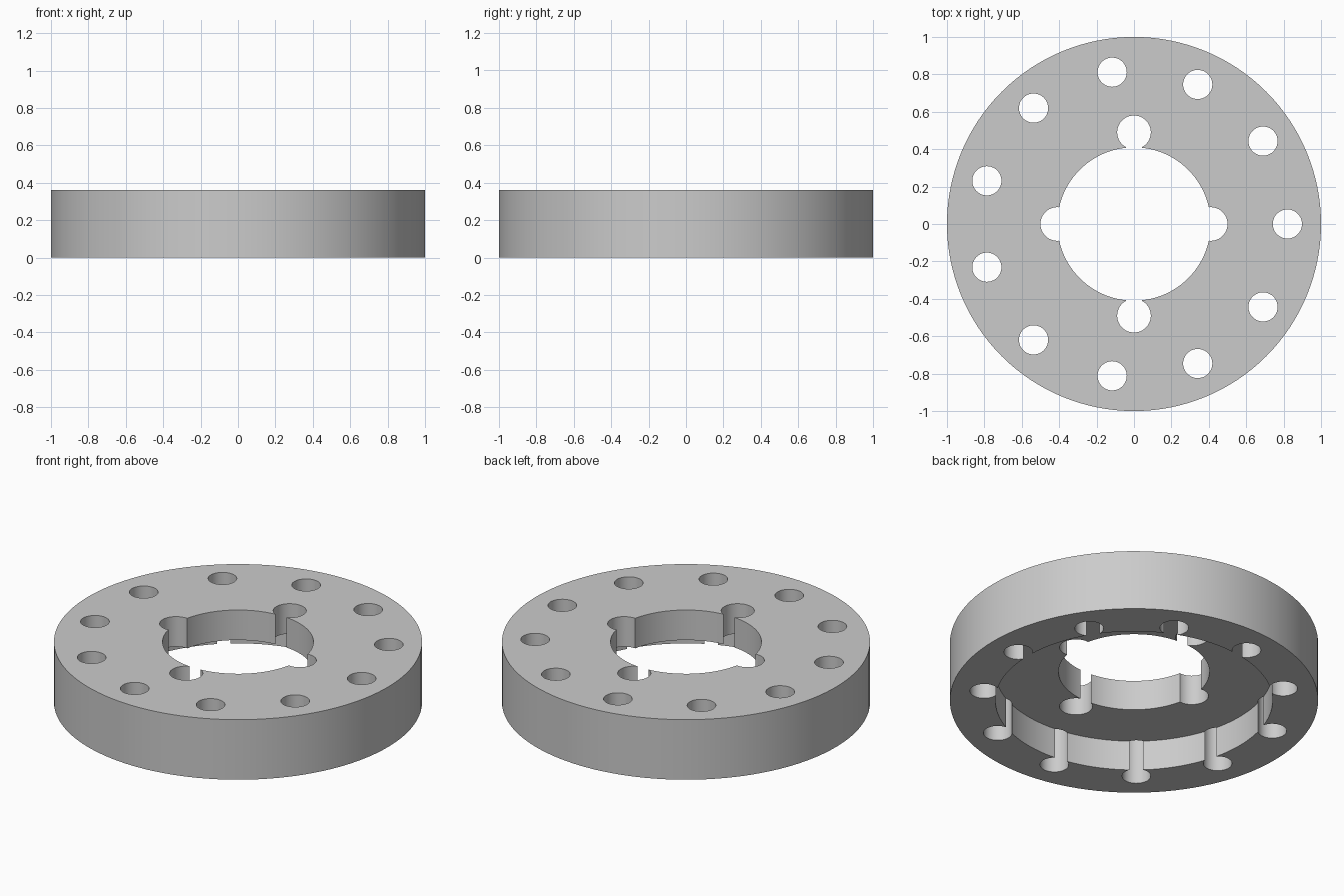
import bpy
import math

default = bpy.data.objects.get("Cube")
if default:
    bpy.data.objects.remove(default, do_unlink=True)

HEIGHT = 0.36
RECESS_DEPTH = 0.18

grey = bpy.data.materials.new("plain grey")
grey.use_nodes = True
grey.diffuse_color = (0.6, 0.6, 0.6, 1)
grey.node_tree.nodes["Principled BSDF"].inputs["Base Color"].default_value = (0.6, 0.6, 0.6, 1)


def cylinder(name, radius, bottom, top, x=0, y=0, sides=48):
    bpy.ops.mesh.primitive_cylinder_add(
        vertices=sides, radius=radius, depth=top - bottom,
        location=(x, y, (bottom + top) / 2))
    obj = bpy.context.object
    obj.name = name
    obj.data.materials.append(grey)
    return obj


def cut(body, cutter):
    mod = body.modifiers.new(cutter.name, 'BOOLEAN')
    mod.operation = 'DIFFERENCE'
    mod.solver = 'EXACT'
    mod.object = cutter
    bpy.context.view_layer.objects.active = body
    bpy.ops.object.modifier_apply(modifier=mod.name)
    bpy.data.objects.remove(cutter, do_unlink=True)


def drill(body, name, radius, x=0, y=0, sides=48):
    cut(body, cylinder(name, radius, -0.1, HEIGHT + 0.1, x, y, sides))


# Thick round disc
disc = cylinder("flange_disc", 1, 0, HEIGHT, sides=128)

# Wide recess in the underside, then the central bore
cut(disc, cylinder("recess", 0.753, -0.1, RECESS_DEPTH, sides=128))
drill(disc, "bore", 0.41, sides=96)

# Round notches around the bore: shallow at the sides, deep front and back
for side in (-1, 1):
    drill(disc, "side_notch", 0.09, x=side * 0.41)
    drill(disc, "deep_notch", 0.09, y=side * 0.49)

# Ring of eleven bolt holes
for i in range(11):
    angle = math.tau * i / 11
    drill(disc, "bolt_hole", 0.078, 0.82 * math.cos(angle), 0.82 * math.sin(angle))

bpy.ops.object.select_all(action='DESELECT')
disc.select_set(True)
bpy.context.view_layer.objects.active = disc
bpy.ops.object.shade_smooth_by_angle(angle=math.radians(30))
